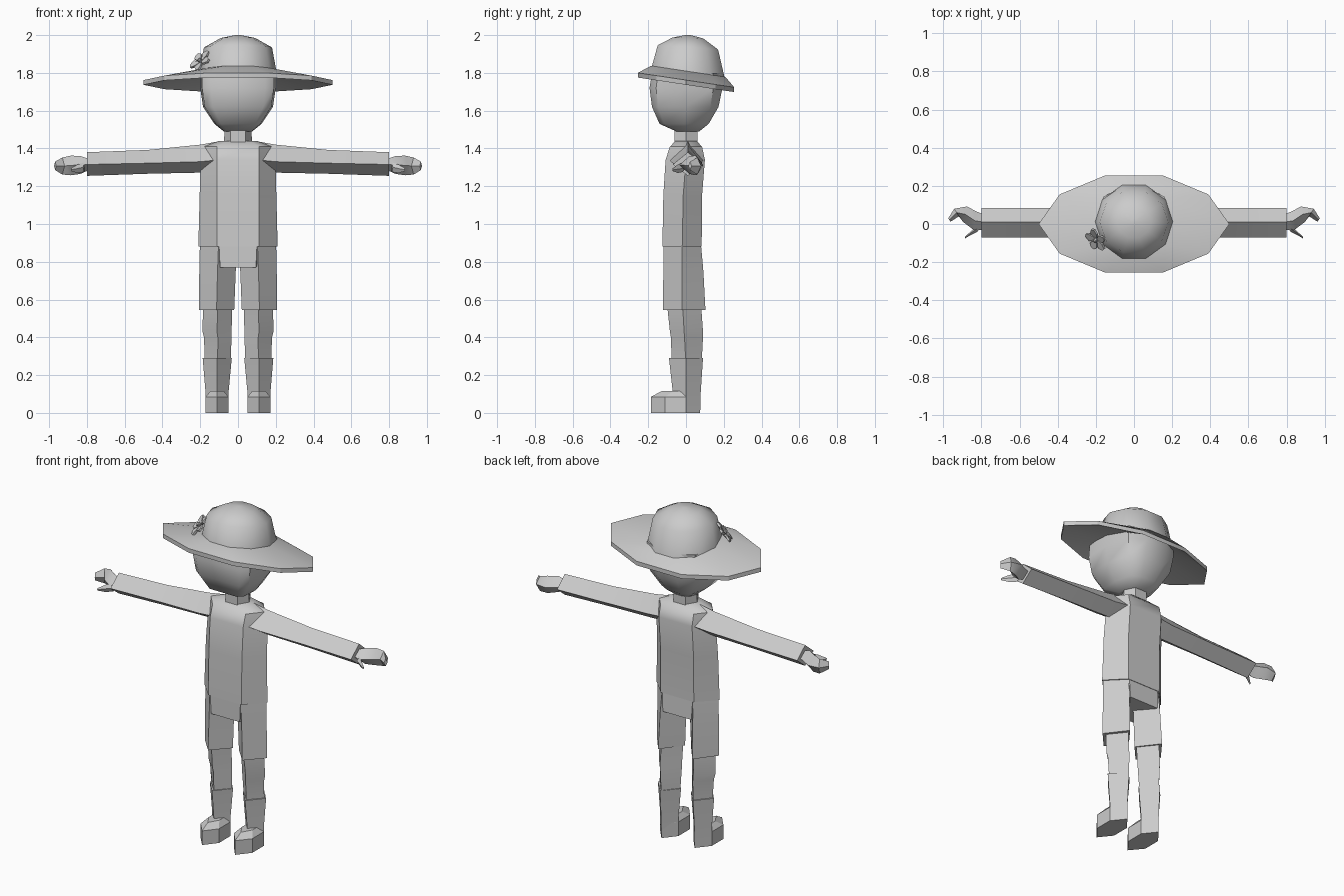
import bpy, bmesh, math
from mathutils import Vector, Matrix

if "Cube" in bpy.data.objects:
    bpy.data.objects.remove(bpy.data.objects["Cube"])

grey = bpy.data.materials.new("plain_grey")
grey.diffuse_color = (0.6, 0.6, 0.6, 1)
grey.use_nodes = True
grey.node_tree.nodes["Principled BSDF"].inputs["Base Color"].default_value = grey.diffuse_color


def finish(name, bm, angle=35):
    bmesh.ops.recalc_face_normals(bm, faces=bm.faces)
    me = bpy.data.meshes.new(name)
    bm.to_mesh(me)
    bm.free()
    ob = bpy.data.objects.new(name, me)
    bpy.context.collection.objects.link(ob)
    me.materials.append(grey)
    bpy.ops.object.select_all(action='DESELECT')
    ob.select_set(True)
    bpy.context.view_layer.objects.active = ob
    bpy.ops.object.shade_smooth_by_angle(angle=math.radians(angle))
    return ob


def loft(name, rings, side=1, angle=35):
    """Skin a list of equal-length point rings and cap both ends."""
    bm = bmesh.new()
    vs = [[bm.verts.new((p[0] * side, p[1], p[2])) for p in r] for r in rings]
    n = len(rings[0])
    for a, b in zip(vs, vs[1:]):
        for i in range(n):
            j = (i + 1) % n
            bm.faces.new((a[i], a[j], b[j], b[i]))
    bm.faces.new(vs[0])
    bm.faces.new(vs[-1])
    return finish(name, bm, angle)


def hexagon(z, w, c, front, mid, back):
    return [(-w, mid, z), (-c, front, z), (c, front, z),
            (w, mid, z), (c, back, z), (-c, back, z)]


def diamond(z, inner, outer, front, mid, back):
    x = (inner + outer) / 2
    return [(inner, mid, z), (x, front, z), (outer, mid, z), (x, back, z)]


def arm_ring(x, bottom, top, front, back, mid):
    return [(x, front, mid), (x, 0.01, top), (x, back, mid), (x, 0.01, bottom)]


# Shirt body, hips and neck
loft("shirt", [hexagon(0.88, 0.21, 0.11, -0.125, -0.02, 0.083),
               hexagon(1.15, 0.203, 0.11, -0.12, -0.015, 0.085),
               hexagon(1.34, 0.198, 0.11, -0.108, 0.0, 0.10),
               hexagon(1.41, 0.18, 0.11, -0.085, 0.0, 0.085),
               hexagon(1.44, 0.10, 0.06, -0.055, 0.0, 0.055)])
loft("hips", [hexagon(0.77, 0.10, 0.095, -0.12, -0.02, 0.085),
              hexagon(0.885, 0.20, 0.10, -0.12, -0.02, 0.08)])
loft("neck", [hexagon(1.42, 0.075, 0.04, -0.06, 0, 0.06),
              hexagon(1.52, 0.07, 0.04, -0.06, 0, 0.06)])


# Head, flat face at the front and rounded back
def head_ring(z, w, front, back):
    m = (front + back) / 2
    return [(-0.72 * w, front, z), (0.72 * w, front, z), (0.95 * w, front * 0.82, z),
            (w, m, z), (0.8 * w, back * 0.75, z), (0.35 * w, back, z),
            (-0.35 * w, back, z), (-0.8 * w, back * 0.75, z), (-w, m, z),
            (-0.95 * w, front * 0.82, z)]


loft("head", [head_ring(1.49, 0.075, -0.05, 0.07), head_ring(1.53, 0.125, -0.14, 0.12),
              head_ring(1.62, 0.185, -0.18, 0.172), head_ring(1.72, 0.2, -0.193, 0.193),
              head_ring(1.80, 0.2, -0.18, 0.19)], angle=40)

# Sun hat crown, tilted down to the back
dirs = [math.radians(36 * i) for i in range(10)]


def crown_ring(z, w, cy, d, tilt):
    return [(w * math.cos(a), cy + d * math.sin(a), z - tilt * d * math.sin(a)) for a in dirs]


loft("hat_crown", [crown_ring(1.795, 0.206, 0.012, 0.205, 0.16),
                   crown_ring(1.935, 0.18, 0.01, 0.168, 0.07),
                   crown_ring(1.985, 0.09, 0.01, 0.085, 0.03),
                   crown_ring(2.0, 0.015, 0.01, 0.015, 0)], angle=50)

# Wide ten-sided hat brim
outline = [(0.5, 0), (0.39, 0.155), (0.15, 0.255), (-0.15, 0.255), (-0.39, 0.155),
           (-0.5, 0), (-0.39, -0.155), (-0.15, -0.255), (0.15, -0.255), (0.39, -0.155)]


def brim_ring(z):
    return [(x, y, z - 0.15 * y) for x, y in outline]


loft("hat_brim", [crown_ring(1.785, 0.19, 0.012, 0.185, 0.15),
                  brim_ring(1.737), brim_ring(1.762),
                  crown_ring(1.808, 0.208, 0.012, 0.207, 0.15)], angle=30)

# Five-petal flower on the hat
bm = bmesh.new()
turn = Vector((-0.6, -0.5, 0.6)).to_track_quat('Z', 'Y').to_matrix().to_4x4()
place = Matrix.Translation((-0.195, -0.08, 1.86)) @ turn
for k in range(5):
    rot = place @ Matrix.Rotation(math.radians(72 * k), 4, 'Z')
    pts = [(0, 0, 0), (0.04, -0.023, 0.015), (0.065, -0.01, 0.012),
           (0.065, 0.01, 0.012), (0.04, 0.023, 0.015)]
    top = [bm.verts.new(rot @ Vector(p)) for p in pts]
    low = [bm.verts.new(rot @ Vector((p[0], p[1], p[2] - 0.012))) for p in pts]
    bm.faces.new(top)
    bm.faces.new(low[::-1])
    for i in range(5):
        j = (i + 1) % 5
        bm.faces.new((top[i], low[i], low[j], top[j]))
bmesh.ops.create_icosphere(bm, subdivisions=1, radius=0.014,
                           matrix=place @ Matrix.Translation((0, 0, 0.012)))
finish("flower", bm, 20)

for s, tag in ((1, "left"), (-1, "right")):
    # Sleeve and forearm
    loft(tag + "_arm", [arm_ring(0.10, 1.28, 1.438, -0.085, 0.09, 1.34),
                        arm_ring(0.20, 1.272, 1.42, -0.08, 0.085, 1.33),
                        arm_ring(0.48, 1.266, 1.392, -0.07, 0.085, 1.322),
                        arm_ring(0.80, 1.255, 1.38, -0.07, 0.085, 1.315)], s)

    # Cupped hand, sweeping back then forward to the fingertips
    def hand_ring(x, y0, y1, low, high, lean=0.0):
        m, h = (y0 + y1) / 2, (low + high) / 2
        return [(x - lean, y0, h), (x, m, high), (x + lean, y1, h), (x, m, low)]

    loft(tag + "_hand", [hand_ring(0.79, -0.03, 0.05, 1.285, 1.345),
                         hand_ring(0.835, -0.035, 0.07, 1.265, 1.36),
                         hand_ring(0.885, 0.01, 0.092, 1.258, 1.362, -0.01),
                         hand_ring(0.93, 0.04, 0.08, 1.262, 1.352, 0.012),
                         hand_ring(0.968, 0.012, 0.03, 1.285, 1.33, 0.006)], s)
    loft(tag + "_thumb", [hand_ring(0.815, -0.04, 0.0, 1.275, 1.325, -0.005),
                          hand_ring(0.85, -0.058, -0.028, 1.27, 1.315, -0.006),
                          hand_ring(0.885, -0.075, -0.066, 1.28, 1.295)], s)

    # Shorts leg
    loft(tag + "_shorts_leg", [diamond(0.545, 0.02, 0.207, -0.122, -0.02, 0.103),
                               diamond(0.75, 0.012, 0.205, -0.12, -0.02, 0.092),
                               diamond(0.885, 0.005, 0.202, -0.12, -0.02, 0.08)], s)
    # Bare leg
    loft(tag + "_leg", [diamond(0.25, 0.04, 0.175, -0.075, 0, 0.082),
                        diamond(0.40, 0.034, 0.18, -0.08, -0.008, 0.09),
                        diamond(0.43, 0.034, 0.188, -0.085, -0.01, 0.09),
                        diamond(0.57, 0.03, 0.185, -0.10, -0.018, 0.08)], s)
    # Boot shaft
    loft(tag + "_boot_shaft", [diamond(0.0, 0.05, 0.172, -0.06, 0, 0.075),
                               diamond(0.11, 0.05, 0.172, -0.07, 0, 0.078),
                               diamond(0.29, 0.033, 0.187, -0.09, 0, 0.09)], s)

    # Pointed boot foot with a sloping top
    def foot_ring(z, rise):
        return [(0.11, -0.185, z), (0.05, -0.11, z), (0.05, 0, z),
                (0.11, 0.075, z), (0.172, 0, z), (0.172, -0.11, z)]

    loft(tag + "_foot", [foot_ring(0, 0), foot_ring(0.085, 0),
                         [(0.11, -0.13, 0.115), (0.075, -0.07, 0.115), (0.075, 0, 0.115),
                          (0.11, 0.06, 0.115), (0.145, 0, 0.115), (0.145, -0.07, 0.115)]], s, 25)
